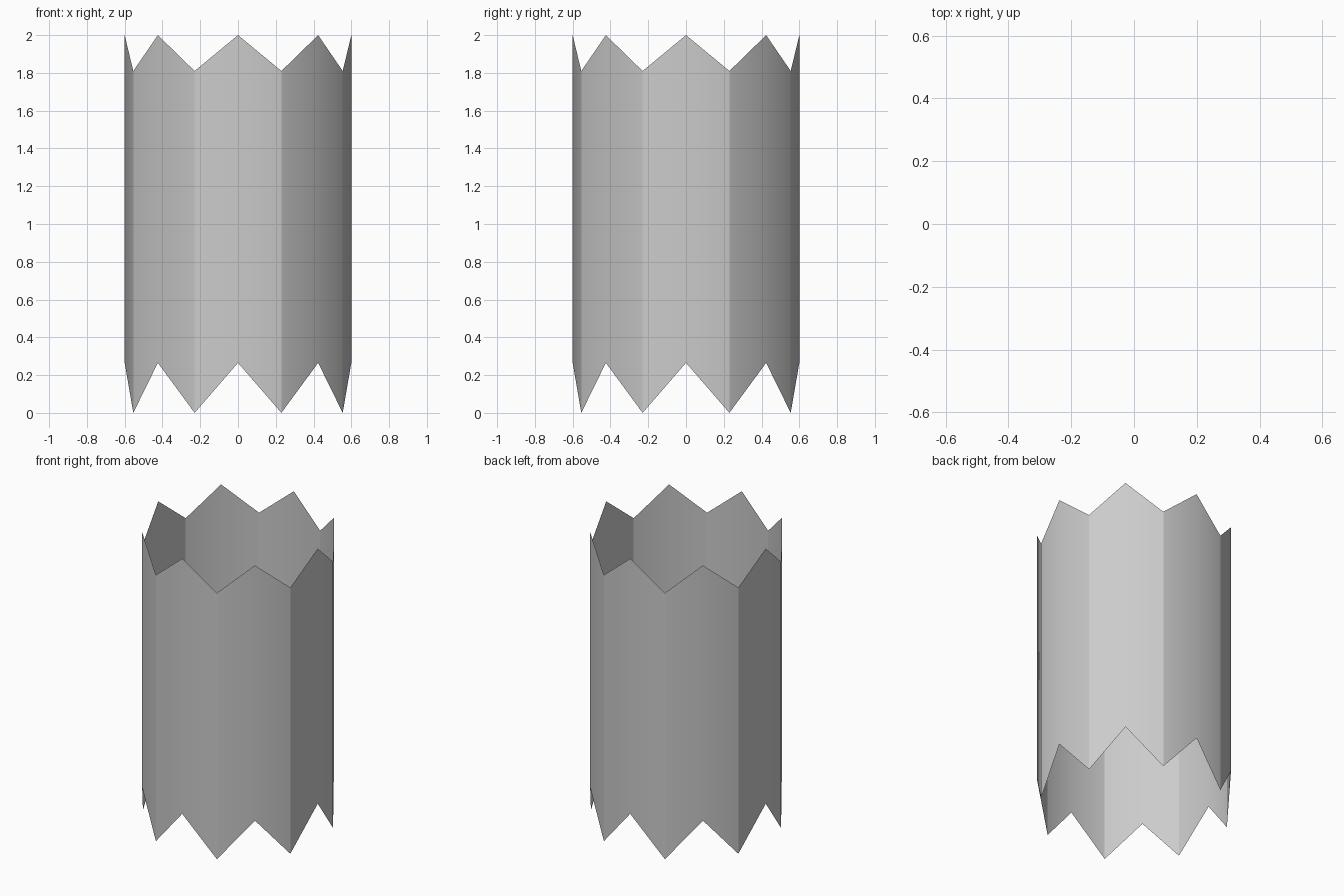
import bpy, bmesh
from math import cos, sin, pi

if "Cube" in bpy.data.objects:
    bpy.data.objects.remove(bpy.data.objects["Cube"])

RADIUS, SIDES = 0.6, 16
PEAK = (0.265, 2.0)      # bottom and top height at the points
VALLEY = (0.0, 1.81)     # bottom and top height at the notches

# Open zigzag sleeve: points every 45 degrees, notches halfway between
bm = bmesh.new()
columns = []
for i in range(SIDES):
    a = 2 * pi * i / SIDES
    heights = VALLEY if i % 2 else PEAK
    columns.append([bm.verts.new((RADIUS * cos(a), RADIUS * sin(a), z)) for z in heights])

for i in range(SIDES):
    (b0, t0), (b1, t1) = columns[i], columns[(i + 1) % SIDES]
    bm.faces.new((b0, b1, t1, t0)).smooth = True

# Each pointed panel is smooth, with a sharp crease at the notches
for b, t in columns[1::2]:
    bm.edges.get((b, t)).smooth = False

mesh = bpy.data.meshes.new("zigzag_sleeve")
bm.to_mesh(mesh)
bm.free()
sleeve = bpy.data.objects.new("zigzag_sleeve", mesh)
bpy.context.collection.objects.link(sleeve)
